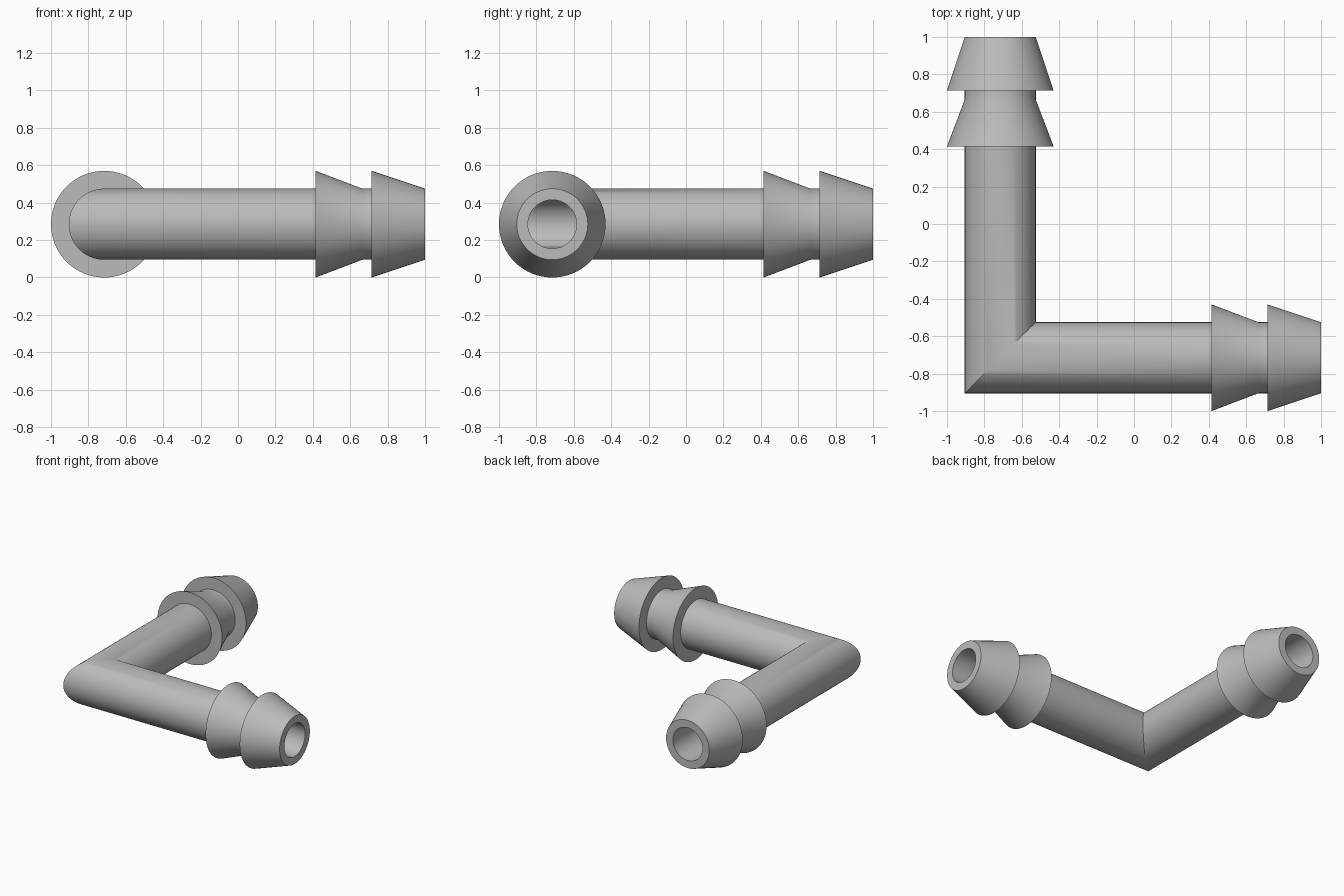
import bpy
import bmesh
from math import sin, cos, tau, radians

cube = bpy.data.objects.get("Cube")
if cube:
    bpy.data.objects.remove(cube)

SIDES = 64
CENTRE, HEIGHT = -0.715, 0.285      # where the two pipe axes meet
PIPE, BORE, BARB = 0.19, 0.13, 0.285

# Material
grey = bpy.data.materials.new("grey plastic")
grey.use_nodes = True
colour = (0.5, 0.5, 0.5, 1)
grey.diffuse_color = colour
grey.node_tree.nodes["Principled BSDF"].inputs["Base Color"].default_value = colour

# Arm profile (position along arm, radius); None marks the mitre
profile = [(None, PIPE), (0.415, PIPE), (0.415, BARB), (0.665, PIPE),
           (0.715, PIPE), (0.715, BARB), (1.0, PIPE), (1.0, BORE), (None, BORE)]

bm = bmesh.new()


def ring(along, radius, swap):
    """One circle of an arm; the mitre circle lies on the diagonal plane."""
    verts = []
    for i in range(SIDES):
        a = tau * i / SIDES
        across = CENTRE + radius * cos(a)
        x, y = (across if along is None else along), across
        if swap:
            x, y = y, x
        verts.append(bm.verts.new((x, y, HEIGHT + radius * sin(a))))
    return verts


# Two mirrored hollow barbed arms joined at the mitre
for swap in (False, True):
    rings = [ring(along, radius, swap) for along, radius in profile]
    for r0, r1 in zip(rings, rings[1:]):
        for i in range(SIDES):
            j = (i + 1) % SIDES
            bm.faces.new((r0[i], r0[j], r1[j], r1[i]))

bmesh.ops.remove_doubles(bm, verts=bm.verts, dist=0.0001)
bmesh.ops.recalc_face_normals(bm, faces=bm.faces)

mesh = bpy.data.meshes.new("barbed_elbow_pipe")
bm.to_mesh(mesh)
bm.free()
mesh.materials.append(grey)
elbow = bpy.data.objects.new("barbed_elbow_pipe", mesh)
bpy.context.collection.objects.link(elbow)

# Smooth round walls, sharp barb rims
bpy.ops.object.select_all(action="DESELECT")
elbow.select_set(True)
bpy.context.view_layer.objects.active = elbow
bpy.ops.object.shade_smooth_by_angle(angle=radians(30))
